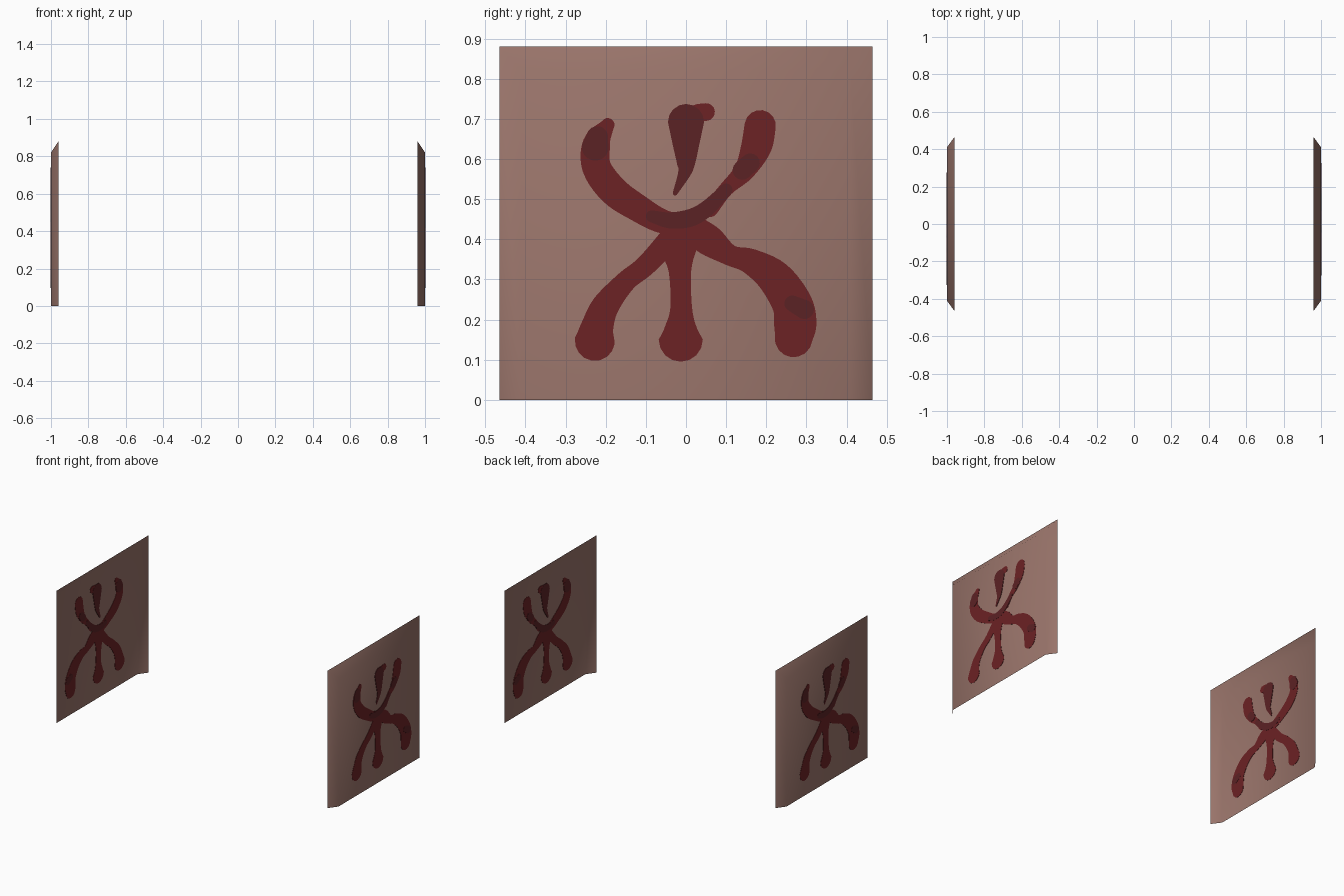
import bpy, bmesh, math
from mathutils import Vector

if "Cube" in bpy.data.objects:
    bpy.data.objects.remove(bpy.data.objects["Cube"])


def material(name, rgb):
    m = bpy.data.materials.new(name)
    m.diffuse_color = (*rgb, 1)
    m.use_nodes = True
    m.node_tree.nodes["Principled BSDF"].inputs["Base Color"].default_value = m.diffuse_color
    return m


CLAY = material("dusty brown", (0.32, 0.175, 0.145))
RED = material("deep red", (0.15, 0.016, 0.018))
DARK = material("dark maroon", (0.105, 0.016, 0.018))


def add_object(name, bm, mat, turn):
    me = bpy.data.meshes.new(name)
    bm.to_mesh(me)
    bm.free()
    me.materials.append(mat)
    ob = bpy.data.objects.new(name, me)
    ob.rotation_euler.z = turn
    bpy.context.collection.objects.link(ob)
    return ob


def panel(name, turn):
    """Open shell: flat face with sides and top flaring inwards."""
    bm = bmesh.new()
    outer = [bm.verts.new((1.0, y, z)) for y, z in
             ((-0.41, 0), (-0.41, 0.82), (0.41, 0.82), (0.41, 0))]
    rim = [bm.verts.new((0.96, y, z)) for y, z in
           ((-0.465, 0), (-0.465, 0.88), (0.465, 0.88), (0.465, 0))]
    bm.faces.new(outer[::-1])
    for i in range(3):
        bm.faces.new((outer[i], outer[i + 1], rim[i + 1], rim[i]))
    for f in bm.faces:
        f.smooth = True
    bmesh.ops.recalc_face_normals(bm, faces=bm.faces)
    if bm.faces[:] and max(bm.faces, key=lambda f: f.calc_area()).normal.x < 0:
        bmesh.ops.reverse_faces(bm, faces=bm.faces[:])
    return add_object(name, bm, CLAY, turn)


def smooth_path(pts, steps=5):
    """Catmull-Rom through (y, z, half width) points."""
    p = [Vector(q) for q in pts]
    p = [2 * p[0] - p[1]] + p + [2 * p[-1] - p[-2]]
    out = []
    for a, b, c, d in zip(p, p[1:], p[2:], p[3:]):
        for k in range(steps):
            t = k / steps
            out.append(0.5 * (2 * b + (c - a) * t + (2 * a - 5 * b + 4 * c - d) * t * t
                              + (3 * b - a - 3 * c + d) * t ** 3))
    return out + [p[-2]]


def stroke(name, pts, mat, half, turn):
    """Brush stroke with round ends, a thin plate through the panel face."""
    path = smooth_path(pts)
    left, right = [], []
    for i, q in enumerate(path):
        t = (path[min(i + 1, len(path) - 1)] - path[max(i - 1, 0)]).to_2d().normalized()
        n = Vector((-t.y, t.x)) * q.z
        left.append(q.to_2d() + n)
        right.append(q.to_2d() - n)

    def cap(c, start):
        d = start - c
        out = []
        for k in range(1, 8):
            a = -math.pi * k / 8
            out.append(c + Vector((d.x * math.cos(a) - d.y * math.sin(a),
                                   d.x * math.sin(a) + d.y * math.cos(a))))
        return out

    bm = bmesh.new()
    sides = []
    for x in (1 - half, 1 + half):
        loops = [[bm.verts.new((x, v.x, v.y)) for v in s] for s in
                 (left, cap(path[-1].to_2d(), left[-1]), right[::-1],
                  cap(path[0].to_2d(), right[0]))]
        l, e, r, s = loops
        r = r[::-1]
        for i in range(len(l) - 1):
            bm.faces.new((l[i], r[i], r[i + 1], l[i + 1]))
        bm.faces.new([l[-1]] + [r[-1]] + e[::-1])
        bm.faces.new([r[0], l[0]] + s[::-1])
        sides.append(l + e + r[::-1] + s)
    a, b = sides
    for i in range(len(a)):
        j = (i + 1) % len(a)
        bm.faces.new((a[i], a[j], b[j], b[i]))
    bmesh.ops.recalc_face_normals(bm, faces=bm.faces)
    return add_object(name, bm, mat, turn)


# Painted figure, as (y, z, half width) along each brush stroke
red = {
    "arm_left": [(-.195, .685, .017), (-.222, .64, .034), (-.223, .58, .036), (-.18, .52, .037),
                 (-.12, .478, .034), (-.06, .445, .03), (0, .435, .025)],
    "arm_right": [(.06, .475, .02), (.1, .525, .018), (.145, .57, .026), (.175, .63, .038),
                  (.185, .683, .039)],
    "head_spot": [(.03, .715, .022), (.05, .717, .022)],
    "trunk": [(-.01, .43, .035), (-.018, .38, .045), (-.015, .32, .028), (-.012, .23, .027),
              (-.013, .18, .04), (-.013, .15, .055)],
    "leg_left": [(-.03, .41, .03), (-.1, .335, .026), (-.15, .295, .026), (-.2, .235, .034),
                 (-.22, .185, .04), (-.227, .147, .05)],
    "leg_right": [(.02, .425, .035), (.06, .395, .038), (.11, .36, .026), (.16, .345, .032),
                  (.22, .305, .044), (.264, .24, .05), (.272, .19, .053), (.268, .153, .047)],
}
dark = {
    "hand_left": [(-.221, .655, .027), (-.226, .63, .034)],
    "shoulders": [(-.085, .457, .015), (-.04, .447, .02), (.01, .453, .022), (.05, .475, .02),
                  (.1, .523, .016)],
    "wrist_right": [(.14, .572, .024), (.16, .59, .024)],
    "head": [(0, .692, .045), (0, .64, .034), (0, .59, .023), (-.004, .565, .016),
             (-.027, .515, .006)],
    "knee_spot": [(.265, .24, .02), (.295, .225, .024)],
}

# Two facing panels, one turned half round
for side, turn in (("right", 0), ("left", math.pi)):
    panel(side + "_panel", turn)
    for group, mat, half in ((red, RED, 0.0015), (dark, DARK, 0.0025)):
        for part, pts in group.items():
            stroke(f"{side}_figure_{part}", pts, mat, half, turn)
